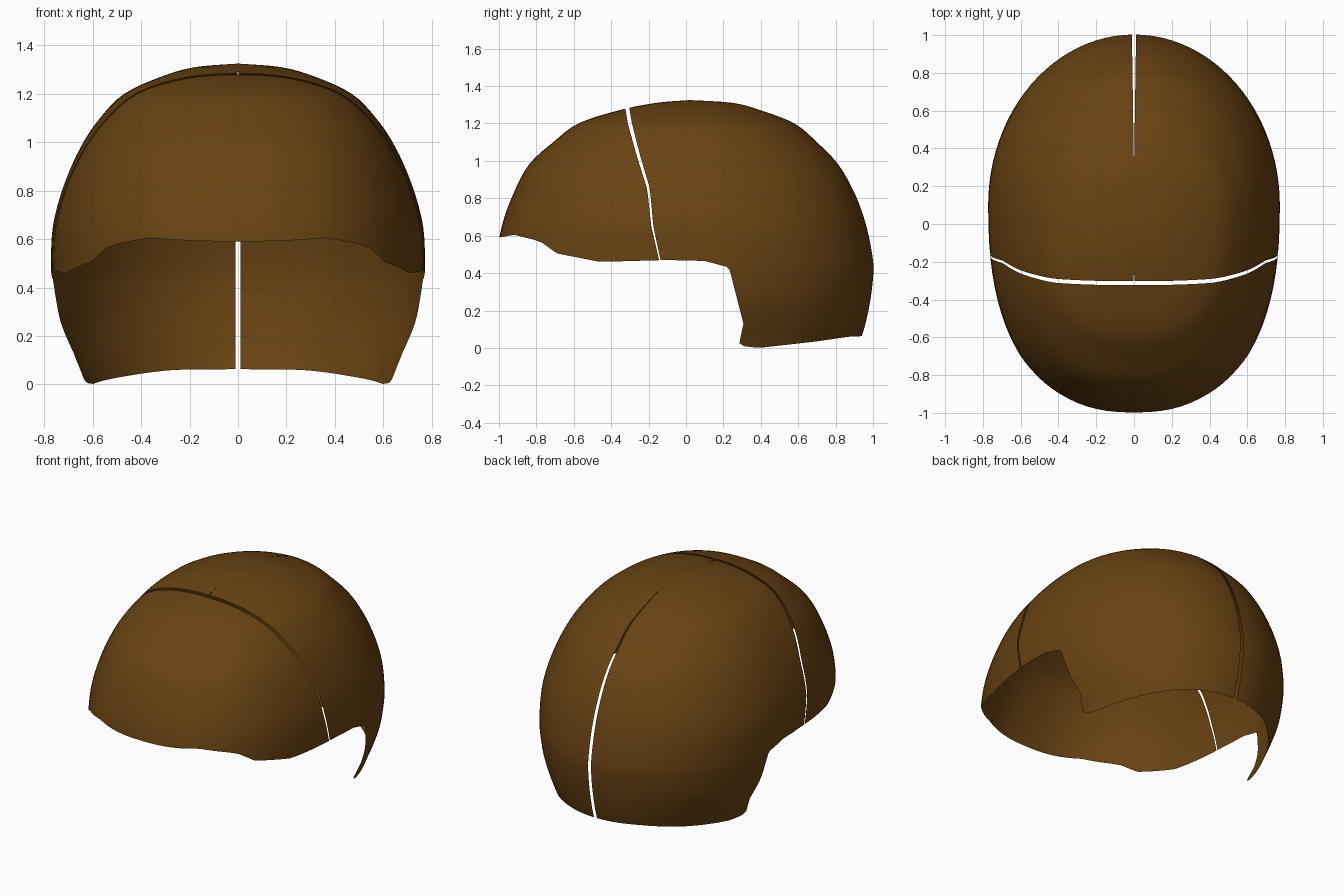
import bpy, bmesh, math

if "Cube" in bpy.data.objects:
    bpy.data.objects.remove(bpy.data.objects["Cube"], do_unlink=True)

leather = bpy.data.materials.new("brown_leather")
leather.use_nodes = True
leather.diffuse_color = (0.14, 0.055, 0.006, 1)
leather.node_tree.nodes["Principled BSDF"].inputs["Base Color"].default_value = leather.diffuse_color

# Horizontal slices of the dome: height, front y, back y, half width
SLICES = [(1.325, 0.02, 0.02, 0), (1.31, -.16, .25, .18), (1.27, -.36, .40, .32),
          (1.2, -.575, .58, .47), (1.1, -.71, .70, .57), (.98, -.84, .815, .65),
          (.82, -.925, .905, .72), (.65, -.985, .965, .765), (.47, -1.015, 1, .772),
          (.37, -1.01, 1, .765), (.25, -1, .985, .745), (.13, -.98, .96, .70),
          (.05, -.96, .935, .665), (-.04, -.94, .90, .63)]
FRONT_RIM = [(-1, .59), (-.92, .605), (-.78, .57), (-.69, .505), (-.46, .46), (-.1, .47),
             (.1, .465), (.23, .43), (.3, .4)]
NAPE_RIM = [(.28, .012), (.39, 0), (.7, .035), (.87, .06), (1, .065)]
EAR_EDGE = [(0, .28), (.13, .307), (.43, .23)]
SEAM = [(.47, -.14), (.65, -.18), (.85, -.2), (1.03, -.255), (1.2, -.3), (1.29, -.315)]
STEPS, COLUMNS = 4, 48


def lerp_table(table, u):
    if u <= table[0][0]:
        return table[0][1]
    for (a, p), (b, q) in zip(table, table[1:]):
        if u <= b:
            return p + (q - p) * (u - a) / (b - a)
    return table[-1][1]


def smooth_slices():
    """Catmull-Rom interpolation between the slices."""
    last = len(SLICES) - 1
    for i in range(last):
        p = [SLICES[min(max(i + k, 0), last)] for k in (-1, 0, 1, 2)]
        for s in range(STEPS):
            t = s / STEPS
            yield [b + t / 2 * (c - a + t * (2*a - 5*b + 4*c - d + t * (3*(b - c) + d - a)))
                   for a, b, c, d in zip(*p)]
    yield SLICES[last]


def slice_point(row, col):
    z, front, back, half = row
    angle = math.pi * col / COLUMNS
    s, c = math.sin(angle), math.cos(angle)
    middle = max(front, min(back, 0.1 - 0.08 * max(0, (z - .6) / .725)))
    power = 2 / 2.4 if c > 0 else 1
    x = 0 if col in (0, COLUMNS) else half * s ** power
    reach = (front if c > 0 else back) - middle
    return x, middle + reach * abs(c) ** power, z


def half_dome():
    bm = bmesh.new()
    rows = list(smooth_slices())
    apex = bm.verts.new((0, rows[0][1], rows[0][0]))
    upper = None
    for row in rows[1:]:
        lower = [bm.verts.new(slice_point(row, c)) for c in range(COLUMNS + 1)]
        for c in range(COLUMNS):
            if upper:
                bm.faces.new((upper[c], lower[c], lower[c + 1], upper[c + 1]))
            else:
                bm.faces.new((apex, lower[c], lower[c + 1]))
        upper = lower
    return bm


def clip(bm, keep):
    """Cut the surface along keep(point) = 0 and remove the negative side."""
    eps = 1e-5
    cut = [v for v in bm.verts if abs(keep(v.co)) < eps]
    for e in list(bm.edges):
        v, w = e.verts
        f, g = keep(v.co), keep(w.co)
        if f * g < 0 and min(abs(f), abs(g)) >= eps:
            lo, hi = 0.0, 1.0
            for _ in range(24):
                mid = (lo + hi) / 2
                if keep(v.co.lerp(w.co, mid)) * f > 0:
                    lo = mid
                else:
                    hi = mid
            spot = v.co.lerp(w.co, lo)
            new = bmesh.utils.edge_split(e, v, lo)[1]
            new.co = spot
            cut.append(new)
    bmesh.ops.connect_verts(bm, verts=cut)
    on_line = set(cut)
    gone = [f for f in bm.faces
            if sum(keep(v.co) for v in f.verts if v not in on_line) < 0]
    bmesh.ops.delete(bm, geom=gone, context='FACES')


def above_rim(p):
    nape = min(p.y - lerp_table(EAR_EDGE, p.z), p.z - lerp_table(NAPE_RIM, p.y))
    return max(p.z - lerp_table(FRONT_RIM, p.y), nape) if p.y < .3 else nape


def seam_gap(p):
    return 0.004 + 0.007 * max(0, min(1, (p.z - .5) / .7))


def before_seam(p):
    return lerp_table(SEAM, p.z) - seam_gap(p) - p.y


def behind_seam(p):
    return p.y - lerp_table(SEAM, p.z) - seam_gap(p)


def beside_slit(p):
    # Tapered rear slit, plus a tiny notch at the seam
    rear = min(1, max(0, (p.y - .27) / .7)) if p.z > .5 else 1
    notch = max(0, min(1, (-.25 - p.y) / .06))
    return p.x - 0.0105 * rear - 0.004 * notch


def make_panel(name, *rules):
    bm = half_dome()
    for rule in rules:
        clip(bm, rule)
    for f in bm.faces:
        f.smooth = True
    mesh = bpy.data.meshes.new(name)
    bm.to_mesh(mesh)
    bm.free()
    mesh.materials.append(leather)
    obj = bpy.data.objects.new(name, mesh)
    bpy.context.collection.objects.link(obj)
    mirror = obj.modifiers.new("mirror", 'MIRROR')
    mirror.merge_threshold = 0.0005


# Front panel over the brow, and the slit back panel down to the nape
make_panel("front_panel", above_rim, before_seam)
make_panel("back_panel", above_rim, behind_seam, beside_slit)
